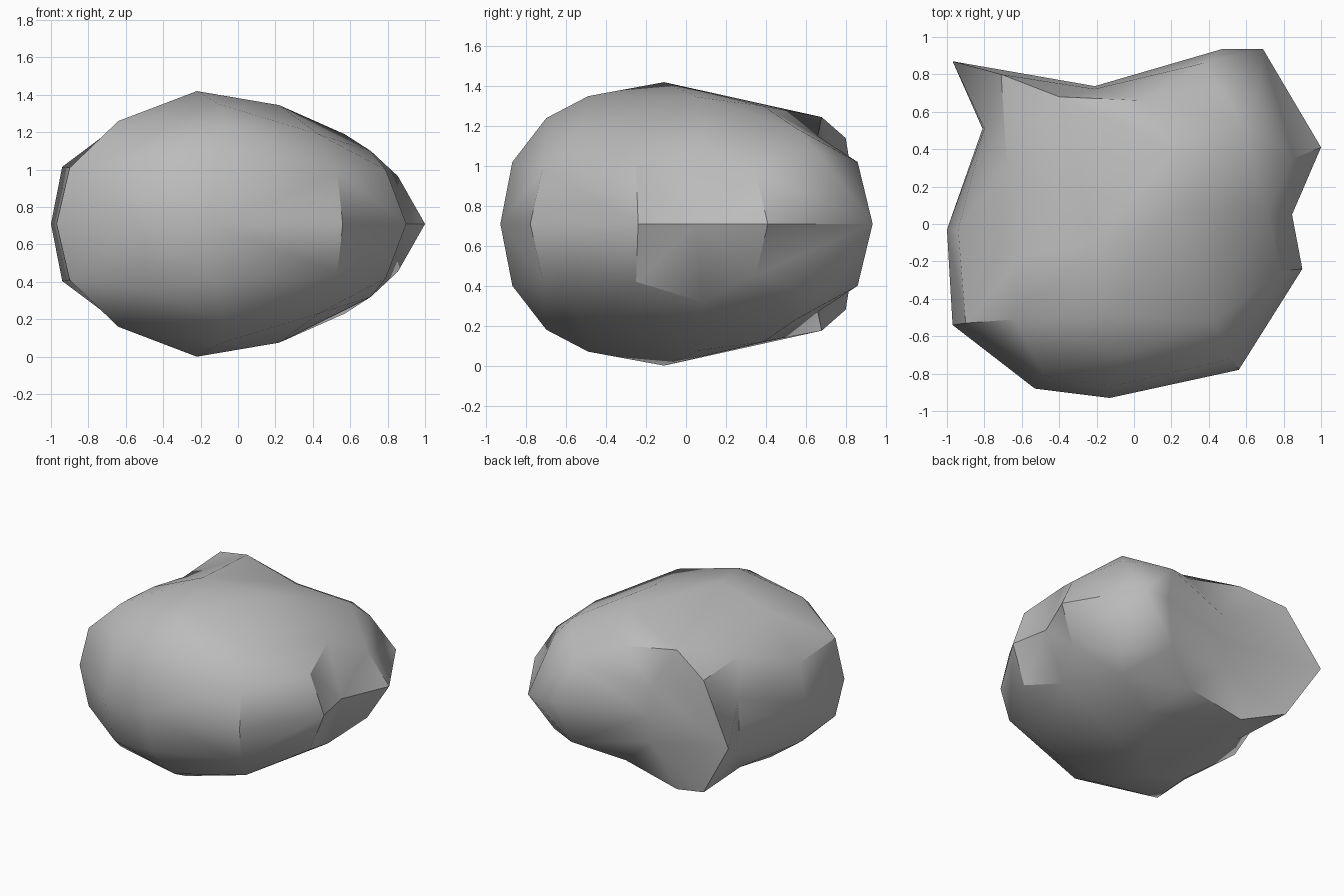
import bpy, bmesh
from math import radians
from mathutils import Matrix, Vector
from mathutils.geometry import delaunay_2d_cdt

MID = 0.71  # height of the widest section, the rock mirrors about it

cube = bpy.data.objects.get("Cube")
if cube:
    bpy.data.objects.remove(cube, do_unlink=True)

# widest outline, seen from above
outline = [(-.97, .87), (-.81, .51), (-1, -.03), (-.97, -.54), (-.53, -.88),
           (-.13, -.93), (.56, -.78), (.9, -.24), (.845, .05), (1, .41),
           (.69, .935), (.47, .935), (-.21, .737)]

# ridges: outline corner they start from, points x, y, height, and end corner
back_ridge = (0, [(-.71, .8, 1.14), (-.4, .68, 1.245), (.05, .66, 1.15),
                  (.37, .86, 1.02)], 10)
side_ridge = (7, [(.79, -.25, 1), (.71, .08, 1.1), (.855, .35, .965)], 9)
wall_ridge = (3, [(-.9, -.53, 1.01), (-.64, -.51, 1.26)], None)
front_ridge = (6, [(.53, -.72, .98)], None)
hollow_ridge = (12, [(-.21, .722, .92)], None)
notch_ridge = (1, [(-.8, .51, .91)], None)

# rounded crown and front
crown = [(-.48, -.81, 1.06), (-.13, -.87, 1.02), (-.05, -.7, 1.24), (.43, -.52, 1.19),
         (-.1, -.49, 1.35), (-.22, -.11, 1.42), (.22, .06, 1.345), (.22, .39, 1.3),
         (.57, .55, 1.19), (.66, .66, 1.07), (-.6, -.17, 1.27), (-.94, -.03, 1.015),
         (-.68, .31, 1.14)]


def unroll(p):
    """Flatten a point of the dome into a disc, so steep sides get even facets."""
    d = Vector((p.x, p.y, (p.z - MID) * 1.4)).normalized()
    return d.xy / (1 + d.z)


def top_surface():
    """Triangulated upper half, as points and faces."""
    n = len(outline)
    points = [Vector((x, y, MID)) for x, y in outline]
    edges = [(i, (i + 1) % n) for i in range(n)]
    for start, ridge, end in (back_ridge, side_ridge, wall_ridge, front_ridge,
                              hollow_ridge, notch_ridge):
        path = [start] + list(range(len(points), len(points) + len(ridge)))
        if end is not None:
            path.append(end)
        points += [Vector(p) for p in ridge]
        edges += list(zip(path, path[1:]))
    points += [Vector(p) for p in crown]
    flat, _, faces, origin, _, _ = delaunay_2d_cdt(
        [unroll(p) for p in points], edges, [], 1, 1e-5)
    return [points[o[0]] for o in origin], faces


def grey_stone():
    mat = bpy.data.materials.new("grey_stone")
    colour = (.5, .5, .5, 1)
    mat.use_nodes = True
    mat.diffuse_color = colour
    mat.node_tree.nodes["Principled BSDF"].inputs["Base Color"].default_value = colour
    return mat


# rock: upper surface joined to its mirrored underside
bm = bmesh.new()
points, faces = top_surface()
verts = [bm.verts.new(p - Vector((0, 0, MID))) for p in points]
for face in faces:
    bm.faces.new([verts[i] for i in face])
bmesh.ops.mirror(bm, geom=bm.verts[:] + bm.edges[:] + bm.faces[:],
                 matrix=Matrix.Identity(4), merge_dist=1e-4, axis='Z')
bmesh.ops.remove_doubles(bm, verts=bm.verts[:], dist=1e-4)
bmesh.ops.recalc_face_normals(bm, faces=bm.faces[:])
bmesh.ops.translate(bm, verts=bm.verts[:], vec=(0, 0, MID))

mesh = bpy.data.meshes.new("rock")
bm.to_mesh(mesh)
bm.free()
mesh.materials.append(grey_stone())
rock = bpy.data.objects.new("rock", mesh)
bpy.context.collection.objects.link(rock)

# soft facets with crisp edges only around the chips
bpy.ops.object.select_all(action='DESELECT')
rock.select_set(True)
bpy.context.view_layer.objects.active = rock
bpy.ops.object.shade_smooth_by_angle(angle=radians(38))
